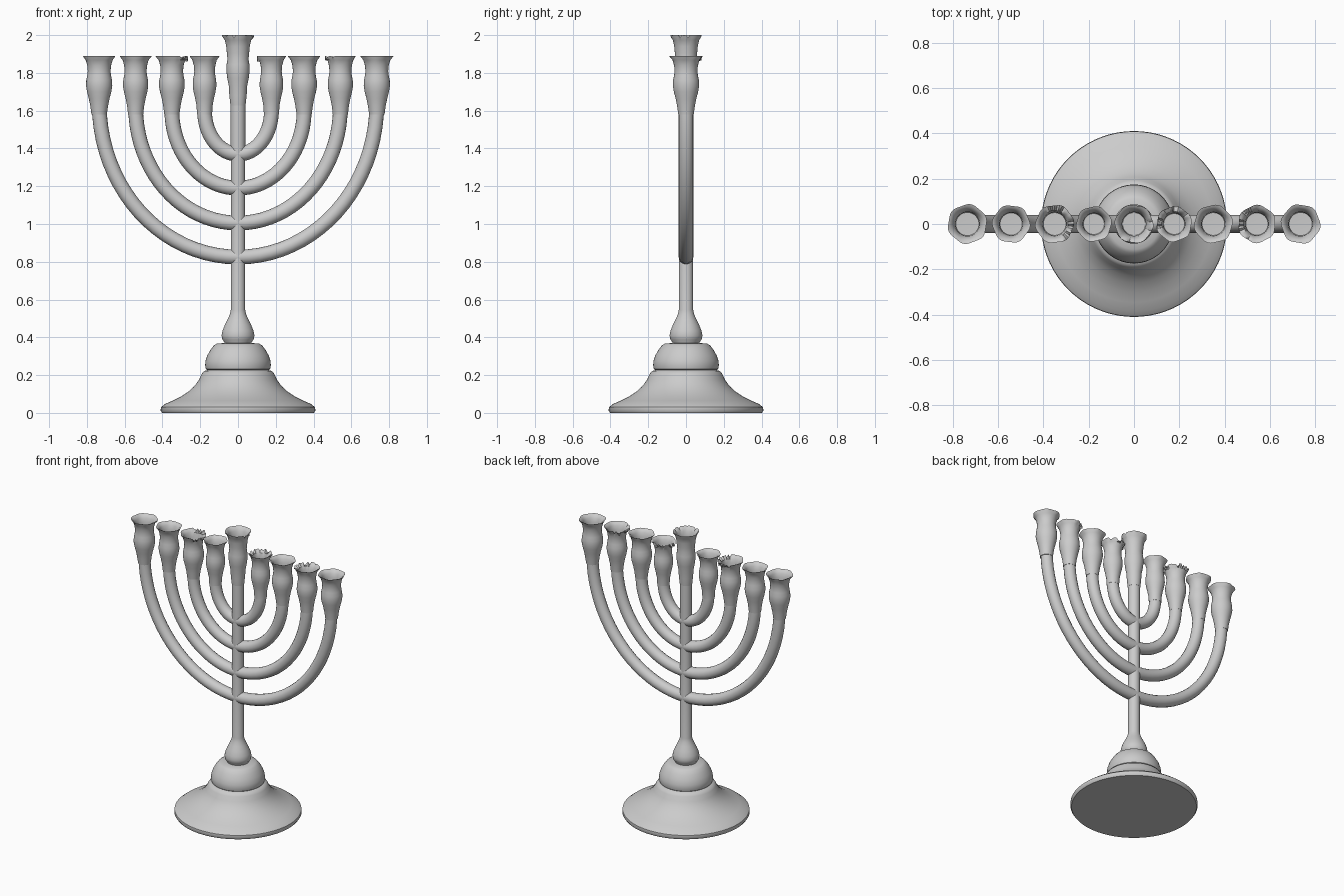
import bpy, bmesh, math, random

if "Cube" in bpy.data.objects:
    bpy.data.objects.remove(bpy.data.objects["Cube"])

random.seed(4)


def smooth(obj, angle=40):
    bpy.ops.object.select_all(action='DESELECT')
    obj.select_set(True)
    bpy.context.view_layer.objects.active = obj
    bpy.ops.object.shade_smooth_by_angle(angle=math.radians(angle))


def lathe(name, profile, loc=(0, 0, 0), segs=48, rim_z=None, wobble=0.0, chip=0.0):
    """Spin an (r, z) profile; rim points at or above rim_z may be dented or chipped."""
    bm = bmesh.new()
    phase = random.uniform(0, math.tau)
    dents = [random.random() ** 4 * chip if math.cos(math.tau * i / segs + phase) > 0 else 0
             for i in range(segs)]
    rings = []
    for r, z in profile:
        if r == 0:
            rings.append([bm.verts.new((0, 0, z))])
            continue
        ring = []
        for i in range(segs):
            a = math.tau * i / segs
            rr, zz = r, z
            if rim_z is not None and z >= rim_z:
                rr *= 1 + wobble * math.cos(6 * a + phase)
                zz -= dents[i]
            ring.append(bm.verts.new((rr * math.cos(a), rr * math.sin(a), zz)))
        rings.append(ring)
    for lo, hi in zip(rings, rings[1:]):
        for i in range(segs):
            j = (i + 1) % segs
            if len(lo) == 1:
                bm.faces.new((lo[0], hi[j], hi[i]))
            elif len(hi) == 1:
                bm.faces.new((lo[i], lo[j], hi[0]))
            else:
                bm.faces.new((lo[i], lo[j], hi[j], hi[i]))
    bmesh.ops.recalc_face_normals(bm, faces=bm.faces)
    mesh = bpy.data.meshes.new(name)
    bm.to_mesh(mesh)
    bm.free()
    obj = bpy.data.objects.new(name, mesh)
    bpy.context.collection.objects.link(obj)
    obj.location = loc
    smooth(obj)
    return obj


# Flared foot
lathe("foot", [
    (0, 0), (0.402, 0), (0.41, 0.012), (0.408, 0.03), (0.385, 0.048), (0.345, 0.065),
    (0.30, 0.088), (0.26, 0.115), (0.228, 0.145), (0.207, 0.175), (0.193, 0.205),
    (0.18, 0.222), (0.155, 0.228), (0, 0.228)], segs=72)

# Domed knob above the foot
lathe("lower_knob", [
    (0, 0.222), (0.155, 0.222), (0.17, 0.232), (0.174, 0.25), (0.172, 0.275), (0.162, 0.305),
    (0.145, 0.335), (0.128, 0.357), (0.112, 0.367), (0.07, 0.37), (0, 0.37)], segs=64)

# Pear-shaped collar and central stem
lathe("stem", [
    (0, 0.36), (0.07, 0.36), (0.072, 0.375), (0.083, 0.388), (0.087, 0.41), (0.082, 0.435),
    (0.07, 0.465), (0.055, 0.495), (0.044, 0.52), (0.038, 0.545), (0.038, 1.2),
    (0.039, 1.64), (0, 1.64)], segs=40)

# Candle cup profile, heights measured down from the rim
CUP = [(0, -0.31), (0.04, -0.31), (0.046, -0.265), (0.054, -0.225), (0.063, -0.19),
       (0.068, -0.16), (0.067, -0.13), (0.062, -0.105), (0.059, -0.08), (0.062, -0.05),
       (0.070, -0.022), (0.083, -0.004), (0.084, 0.0), (0.074, -0.004), (0.060, -0.022),
       (0.053, -0.05), (0.050, -0.085), (0, -0.087)]

# Central cup is taller and slimmer
lathe("center_cup", [(r * (0.9 if -0.25 < z < -0.1 else 1), z * 1.2) for r, z in CUP],
      (0, 0, 2.0), rim_z=-0.01, wobble=0.03, chip=0.012)

# Four nested U-shaped arms: half span, bottom height, spring height, cup scale
ARMS = [("inner", 0.177, 1.37, 1.60, 0.92), ("second", 0.35, 1.19, 1.60, 1.0),
        ("third", 0.542, 1.005, 1.62, 0.98), ("outer", 0.735, 0.825, 1.64, 1.02)]
CHIPPED = {("inner", 1), ("second", -1), ("third", 1)}

for label, span, bottom, spring, scale in ARMS:
    path = [(-span, spring + 0.05)]
    n = 40
    for i in range(n + 1):
        a = math.pi * (1 + i / n)
        path.append((span * math.cos(a), spring + (spring - bottom) * math.sin(a)))
    path.append((span, spring + 0.05))
    curve = bpy.data.curves.new(label + "_arm", 'CURVE')
    curve.dimensions = '3D'
    curve.bevel_depth = 0.039
    curve.bevel_resolution = 6
    curve.use_fill_caps = True
    spline = curve.splines.new('POLY')
    spline.points.add(len(path) - 1)
    for p, (x, z) in zip(spline.points, path):
        p.co = (x, 0, z, 1)
    arm = bpy.data.objects.new(label + "_arm", curve)
    bpy.context.collection.objects.link(arm)
    bpy.ops.object.select_all(action='DESELECT')
    arm.select_set(True)
    bpy.context.view_layer.objects.active = arm
    bpy.ops.object.convert(target='MESH')
    smooth(bpy.context.view_layer.objects.active)

    # One candle cup on each end
    for side, word in ((-1, "left"), (1, "right")):
        chip = 0.03 if (label, side) in CHIPPED else 0.0
        lathe(f"{label}_cup_{word}", [(max(r * scale, 0.04) if r else 0, z) for r, z in CUP],
              (side * span, 0, 1.89), rim_z=-0.01, wobble=0.035, chip=chip)
